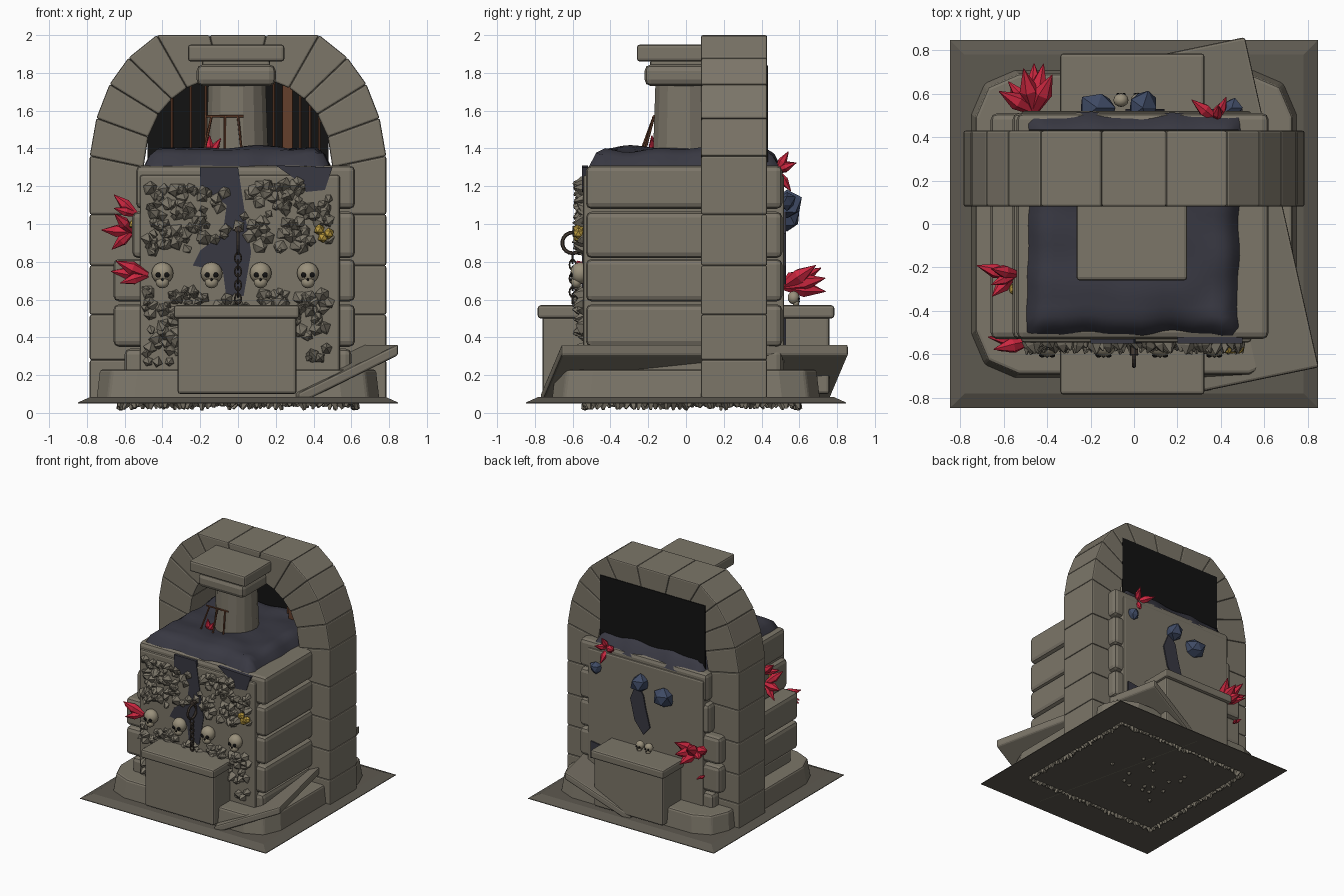
import bpy, bmesh, math, random
from mathutils import Vector, Matrix, noise

if "Cube" in bpy.data.objects:
    bpy.data.objects.remove(bpy.data.objects["Cube"])
random.seed(4)

def material(name, r, g, b):
    m = bpy.data.materials.new(name)
    m.diffuse_color = (r, g, b, 1)
    m.use_nodes = True
    m.node_tree.nodes["Principled BSDF"].inputs["Base Color"].default_value = m.diffuse_color
    return m

STONE = material("stone", .2, .18, .14)
FLOOR = material("floor_stone", .11, .1, .08)
SOIL = material("soil", .04, .04, .055)
BLUE = material("blue_rock", .05, .07, .13)
RED = material("red_crystal", .6, .02, .05)
RUST = material("rust", .13, .05, .025)
IRON = material("iron", .06, .045, .035)
BONE = material("bone", .32, .28, .2)
GOLD = material("gold", .5, .33, .05)
BLACK = material("dark", .006, .006, .006)

def finish(name, bm, mat, bevel=0, smooth=False):
    bmesh.ops.recalc_face_normals(bm, faces=bm.faces)
    me = bpy.data.meshes.new(name)
    bm.to_mesh(me)
    bm.free()
    ob = bpy.data.objects.new(name, me)
    bpy.context.collection.objects.link(ob)
    me.materials.append(mat)
    for p in me.polygons:
        p.use_smooth = smooth
    if bevel:
        m = ob.modifiers.new("worn_edges", 'BEVEL')
        m.width, m.segments = bevel, 2
    return ob

def loft(bm, rings):
    """Skin a list of equal closed loops and cap both ends."""
    vs = [[bm.verts.new(p) for p in r] for r in rings]
    n = len(vs[0])
    for a, b in zip(vs, vs[1:]):
        for i in range(n):
            bm.faces.new((a[i], a[(i+1) % n], b[(i+1) % n], b[i]))
    bm.faces.new(vs[0])
    bm.faces.new(vs[-1])

def box(name, x0, x1, y0, y1, z0, z1, mat=STONE, bevel=.015):
    bm = bmesh.new()
    loft(bm, [[(x0, y0, z), (x1, y0, z), (x1, y1, z), (x0, y1, z)] for z in (z0, z1)])
    return finish(name, bm, mat, bevel)

def plate(name, pts, y0, y1, mat=STONE, bevel=0):
    bm = bmesh.new()
    loft(bm, [[(x, y, z) for x, z in pts] for y in (y0, y1)])
    return finish(name, bm, mat, bevel)

def spike(bm, base, direction, length, profile, sides):
    """Faceted shape along a direction; profile holds (distance fraction, radius)."""
    rot = Vector(direction).to_track_quat('Z', 'Y').to_matrix()
    ph = random.random() * 6
    loft(bm, [[Vector(base) + rot @ Vector((r*math.cos(ph+i*math.tau/sides),
         r*math.sin(ph+i*math.tau/sides), t*length)) for i in range(sides)] for t, r in profile])

def rod(name, a, b, r, mat=RUST, sides=6):
    bm = bmesh.new()
    d = Vector(b) - Vector(a)
    spike(bm, a, d, d.length, [(0, r), (1, r)], sides)
    return finish(name, bm, mat)

# floor sheet with sloping rim, and crumbs beneath it
bm = bmesh.new()
loft(bm, [[(s*a, s*b, z) for a, b in ((-1, -1), (1, -1), (1, 1), (-1, 1))]
          for s, z in ((.848, .05), (.848, .055), (.78, .085))])
finish("floor", bm, FLOOR)
bm = bmesh.new()
for i in range(150):
    t = i / 150 * 4
    u, s = (t % 1)*2 - 1, int(t)
    x, y = ((u, -1), (1, u), (-u, 1), (-1, -u))[s]
    spike(bm, (x*.62, y*.56+.03, .055), (random.uniform(-.6, .6), random.uniform(-.6, .6), -1),
          random.uniform(.02, .042), [(0, .022), (1, .008)], 4)
for i in range(18):
    spike(bm, (random.uniform(-.35, .35), random.uniform(-.3, .3), .052), (0, 0, -1), .02,
          [(0, .02), (1, .006)], 5)
finish("floor_crumbs", bm, STONE)

# stepped base with cut corners
bm = bmesh.new()
def octagon(hx, hy, c, z):
    return [(sx*a, sy*b, z) for sx, sy, pair in ((1, 1, 0), (-1, 1, 1), (-1, -1, 0), (1, -1, 1))
            for a, b in ([(hx, hy-c), (hx-c*.3, hy-c*.3), (hx-c, hy)][::-1 if pair else 1])]
loft(bm, [octagon(.75, .71, .2, .06), octagon(.73, .69, .2, .23)])
finish("base_step", bm, STONE, .015)

# stacked body courses
box("body_core", -.52, .54, -.545, .52, .08, 1.26)
for i, (x0, x1, z0, z1) in enumerate(((-.6, .6, .2, .34), (-.66, .62, .35, .575), (-.66, .62, .59, .815),
                                      (-.56, .62, .82, 1.065), (-.54, .62, 1.08, 1.31))):
    box(f"body_course_{i}", x0, x1, -.53, .51, z0, z1, STONE, .03)

# arch of separate stones
outer = [(.785, z) for z in (.06, .28, .52, .78, 1.05, 1.36)] + [(.75, 1.56), (.68, 1.74), (.58, 1.88), (.43, 2), (.15, 2)]
inner = [(.5, z) for z in (.06, .28, .52, .78, 1.05, 1.3)] + [(.475, 1.46), (.42, 1.58), (.35, 1.66), (.27, 1.72), (.1, 1.79)]
outer += [(-x, z) for x, z in outer[::-1]]
inner += [(-x, z) for x, z in inner[::-1]]
for i in range(len(outer)-1):
    plate(f"arch_stone_{i}", [outer[i], outer[i+1], inner[i+1], inner[i]], .08, .43, STONE, .01)
box("dark_back_panel", -.48, .48, .425, .435, 1.3, 1.84, BLACK, 0)
for i, x in enumerate((-.35, -.25, -.17, .19, .24, .33, .38, .43)):
    rod(f"window_bar_{i}", (x, .38, 1.3), (x, .38, 1.31+math.sqrt(.25-x*x)), .008)
box("rust_post", .235, .29, .32, .37, 1.3, 1.75, RUST, .005)

# soil mound on top
bm = bmesh.new()
n = 22
rows = []
for j in range(n+1):
    row = []
    for i in range(n+1):
        x, y = -.51 + 1.01*i/n, -.52 + 1.03*j/n
        edge = min(i, j, n-i, n-j)
        z = (1.27, 1.36)[edge] if edge < 2 else 1.395
        k = noise.noise((x*5, y*5, 3))
        row.append(bm.verts.new((x + .015*noise.noise((y*8, z, 1)), y + .015*noise.noise((x*8, z, 7)), z + .03*k)))
    rows.append(row)
for a, b in zip(rows, rows[1:]):
    for i in range(n):
        bm.faces.new((a[i], a[i+1], b[i+1], b[i]))
finish("soil_mound", bm, SOIL, 0, True)

# broken column with two capitals
bm = bmesh.new()
spike(bm, (-.005, -.01, 1.3), (0, 0, 1), 1, [(0, .17), (.44, .155), (.46, .17)], 16)
finish("column_shaft", bm, STONE)
box("column_collar", -.22, .2, -.22, .18, 1.73, 1.845, STONE, .035)
box("column_slab", -.265, .245, -.26, .2, 1.86, 1.95)
box("column_neck", -.19, .17, -.19, .16, 1.83, 1.87)

# front and back pedestals
for name, s in (("front", -1), ("back", 1)):
    y = sorted((s*.5, s*.76))
    box(name+"_pedestal", -.32, .31, *y, .1, .51)
    y = sorted((s*.5, s*.785))
    box(name+"_pedestal_top", -.34, .325, *y, .5, .57)

# fallen leaning slab
bm = bmesh.new()
a, b, d = Vector((.85, -.66, .365)), Vector((.51, .86, .365)), Vector((-.53, -.11, -.26))
loft(bm, [[p + Vector((0, 0, h)) for p in (a, b, b+d, a+d)] for h in (0, -.06)])
finish("leaning_slab", bm, STONE, .012)

# jagged rubble on the front
bm = bmesh.new()
for i in range(460):
    x, z = random.uniform(-.49, .48), random.uniform(.27, 1.22)
    if .65 < z < .85 or (abs(x) < .3 and z < .55):
        continue
    if -.18 < x < .06 and random.random() < .6:
        continue
    r = random.uniform(.022, .045)
    spike(bm, (x, -.535, z), (random.uniform(-.5, .5), -1, random.uniform(-.5, .5)),
          random.uniform(.035, .07), [(0, r), (.4, r*.85), (1, .004)], random.choice((4, 5)))
finish("front_rubble", bm, STONE)

# dark stains on both walls
plate("front_stain", [(-.2, 1.3), (0, 1.3), (.03, 1.1), (.07, .85), (.03, .62), (-.06, .6), (-.08, .75),
                      (-.24, .78), (-.2, .86), (-.08, .95), (-.06, 1.1), (-.2, 1.2)], -.55, -.53, SOIL)
plate("front_stain_right", [(.2, 1.31), (.5, 1.3), (.46, 1.18), (.36, 1.17), (.3, 1.24)], -.55, -.52, SOIL)
plate("back_stain", [(.08, 1.1), (.14, .95), (.1, .78), (.02, .68), (-.04, .75), (0, .9), (.02, 1)], .5, .53, SOIL)
plate("back_stain_low", [(.5, .5), (.36, .48), (.34, .38), (.5, .36)], .5, .53, SOIL)

# blue rocks on the back
for i, (x, z, r) in enumerate(((-.17, 1.03, .085), (.04, 1.1, .08), (.45, 1.12, .05))):
    bm = bmesh.new()
    bmesh.ops.create_icosphere(bm, subdivisions=1, radius=r)
    for v in bm.verts:
        v.co = v.co * random.uniform(.8, 1.15) + Vector((x, .535, z))
    finish(f"blue_rock_{i}", bm, BLUE)

# red crystal clusters
def cluster(name, base, dirs, size):
    bm = bmesh.new()
    for d in dirs:
        L = size * random.uniform(.85, 1.1)
        spike(bm, base, d, L, [(0, L*.1), (.5, L*.2), (1, .002)], 6)
    finish(name, bm, RED)
cluster("crystals_left_high", (-.54, -.23, 1.05), [(-1, .2, .9), (-.7, -.3, .2)], .15)
cluster("crystals_left_mid", (-.56, -.24, .96), [(-1, .3, .05), (-.8, .3, -.7), (-.5, -.5, .5)], .16)
cluster("crystals_left_front", (-.48, -.54, .73), [(-1, .1, .1), (-1, -.3, -.3), (-.9, -.2, .4)], .18)
cluster("crystals_back_low", (-.46, .52, .67), [(-.7, .8, .1), (-.25, 1, .5), (.2, 1, .2), (.45, .9, .6), (-.8, .45, .4),
                                                (0, .8, -.1)], .21)
cluster("crystals_back_high", (.38, .48, 1.28), [(.1, .6, 1), (.3, .7, .3), (-.5, .4, .2), (.1, .5, -.7)], .14)
cluster("crystal_small", (-.55, .55, .5), [(-.2, 1, .1), (.3, 1, -.1)], .08)
cluster("crystal_top", (-.15, -.17, 1.36), [(0, -.1, 1), (.5, -.1, .8)], .12)

# skulls
def blob(bm, c, r, sx=1, sy=1, sz=1):
    bmesh.ops.create_uvsphere(bm, u_segments=12, v_segments=8, radius=r,
                              matrix=Matrix.Translation(c) @ Matrix.Diagonal((sx, sy, sz, 1)))
for i, (x, y, z, s) in enumerate(((-.4, -.56, .74, -1), (-.14, -.56, .74, -1), (.12, -.56, .74, -1),
                                  (.37, -.56, .74, -1), (-.06, .57, .61, 1), (.02, .57, .61, 1))):
    k = 1 if s < 0 else .6
    bm = bmesh.new()
    blob(bm, (x, y, z), .058*k, 1, .9, 1)
    blob(bm, (x, y+s*.02*k, z-.048*k), .036*k, 1, .8, .9)
    finish(f"skull_{i}", bm, BONE, 0, True)
    bm = bmesh.new()
    for e in (-1, 1):
        blob(bm, (x+e*.023*k, y+s*.046*k, z-.01*k), .014*k, 1, .6, 1)
    blob(bm, (x, y+s*.049*k, z-.034*k), .007*k)
    finish(f"skull_sockets_{i}", bm, BLACK)

# hanging ring and chain
bpy.ops.mesh.primitive_torus_add(location=(0, -.6, .9), rotation=(0, math.pi/2, 0), major_radius=.055,
                                 minor_radius=.01, major_segments=18, minor_segments=6)
links = [bpy.context.object]
for i in range(7):
    bpy.ops.mesh.primitive_torus_add(location=(0, -.6, .82-.036*i), rotation=(math.pi/2, 0, (i % 2)*math.pi/2),
                                     major_radius=.021, minor_radius=.006, major_segments=12, minor_segments=5)
    bpy.context.object.scale = (.8, 1.2, 1)
    links.append(bpy.context.object)
for i, ob in enumerate(links):
    ob.name = f"chain_link_{i}"
    ob.data.materials.append(IRON)
rod("chain_peg", (0, -.52, .97), (0, -.6, .97), .02, IRON)

# bent wire frame beside the column
for i, (a, b) in enumerate((((-.17, -.17, 1.57), (.03, -.17, 1.57)), ((-.14, -.17, 1.57), (-.18, -.24, 1.38)),
                            ((-.07, -.17, 1.57), (-.07, -.23, 1.38)), ((0, -.17, 1.57), (.02, -.22, 1.38)))):
    rod(f"wire_{i}", a, b, .007)

# gold bits
for i, (x, y, z) in enumerate(((.45, -.57, .93), (.48, -.57, .95), (.43, -.57, .97), (-.55, -.3, 1.0))):
    bm = bmesh.new()
    bmesh.ops.create_icosphere(bm, subdivisions=1, radius=.03, matrix=Matrix.Translation((x, y, z)))
    finish(f"gold_nugget_{i}", bm, GOLD)
